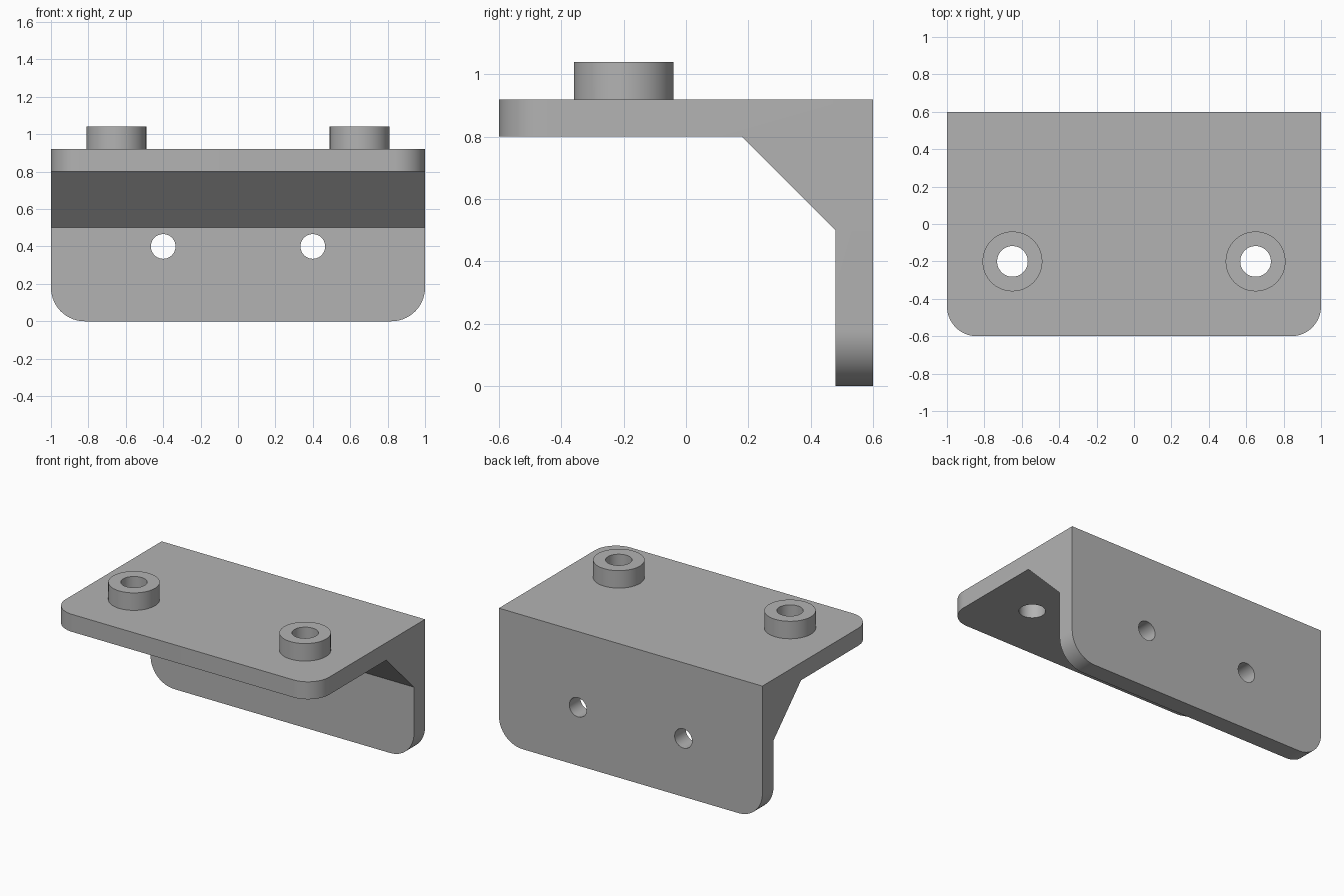
import bpy
import bmesh
from math import pi

cube = bpy.data.objects.get("Cube")
if cube:
    bpy.data.objects.remove(cube, do_unlink=True)

GREY = (0.45, 0.45, 0.45, 1)
metal = bpy.data.materials.new("plain grey")
metal.diffuse_color = GREY
metal.use_nodes = True
metal.node_tree.nodes["Principled BSDF"].inputs["Base Color"].default_value = GREY


def activate(obj):
    bpy.ops.object.select_all(action="DESELECT")
    obj.select_set(True)
    bpy.context.view_layer.objects.active = obj


def cylinder(name, radius, depth, location, rotation=(0, 0, 0)):
    bpy.ops.mesh.primitive_cylinder_add(vertices=64, radius=radius, depth=depth,
                                        location=location, rotation=rotation)
    obj = bpy.context.object
    obj.name = name
    obj.data.materials.append(metal)
    return obj


def combine(target, tool, operation):
    """Apply a boolean and discard the tool."""
    mod = target.modifiers.new(operation.lower(), "BOOLEAN")
    mod.operation = operation
    mod.solver = "EXACT"
    mod.object = tool
    activate(target)
    bpy.ops.object.modifier_apply(modifier=mod.name)
    bpy.data.objects.remove(tool, do_unlink=True)


# Bracket body: side profile (y, z) with a sloped gusset, extruded along x
profile = [(-0.6, 0.92), (-0.6, 0.8), (0.18, 0.8), (0.48, 0.5),
           (0.48, 0), (0.6, 0), (0.6, 0.92)]
bm = bmesh.new()
side = bm.faces.new([bm.verts.new((-1, y, z)) for y, z in profile])
extruded = bmesh.ops.extrude_face_region(bm, geom=[side])["geom"]
bmesh.ops.translate(bm, vec=(2, 0, 0),
                    verts=[v for v in extruded if isinstance(v, bmesh.types.BMVert)])
bmesh.ops.recalc_face_normals(bm, faces=bm.faces)


# Rounded outer corners on the shelf front and the wall bottom
def round_corners(axis, value, radius):
    edges = [e for e in bm.edges
             if all(abs(v.co[axis] - value) < 1e-4 for v in e.verts)
             and abs(e.verts[0].co.x - e.verts[1].co.x) < 1e-4]
    bmesh.ops.bevel(bm, geom=edges, offset=radius, offset_type="OFFSET",
                    segments=14, profile=0.5, affect="EDGES")


round_corners(1, -0.6, 0.16)
round_corners(2, 0, 0.18)
mesh = bpy.data.meshes.new("bracket")
bm.to_mesh(mesh)
bm.free()
mesh.materials.append(metal)
bracket = bpy.data.objects.new("bracket", mesh)
bpy.context.collection.objects.link(bracket)

for s in (-1, 1):
    # Raised bosses with through holes in the shelf
    combine(bracket, cylinder("boss", 0.16, 0.2, (s * 0.65, -0.2, 0.94)), "UNION")
    combine(bracket, cylinder("boss_hole", 0.082, 0.6, (s * 0.65, -0.2, 0.92)), "DIFFERENCE")
    # Mounting holes in the wall
    combine(bracket, cylinder("wall_hole", 0.066, 0.4, (s * 0.4, 0.54, 0.4),
                              (pi / 2, 0, 0)), "DIFFERENCE")

activate(bracket)
bpy.ops.object.shade_smooth_by_angle(angle=pi / 6)
